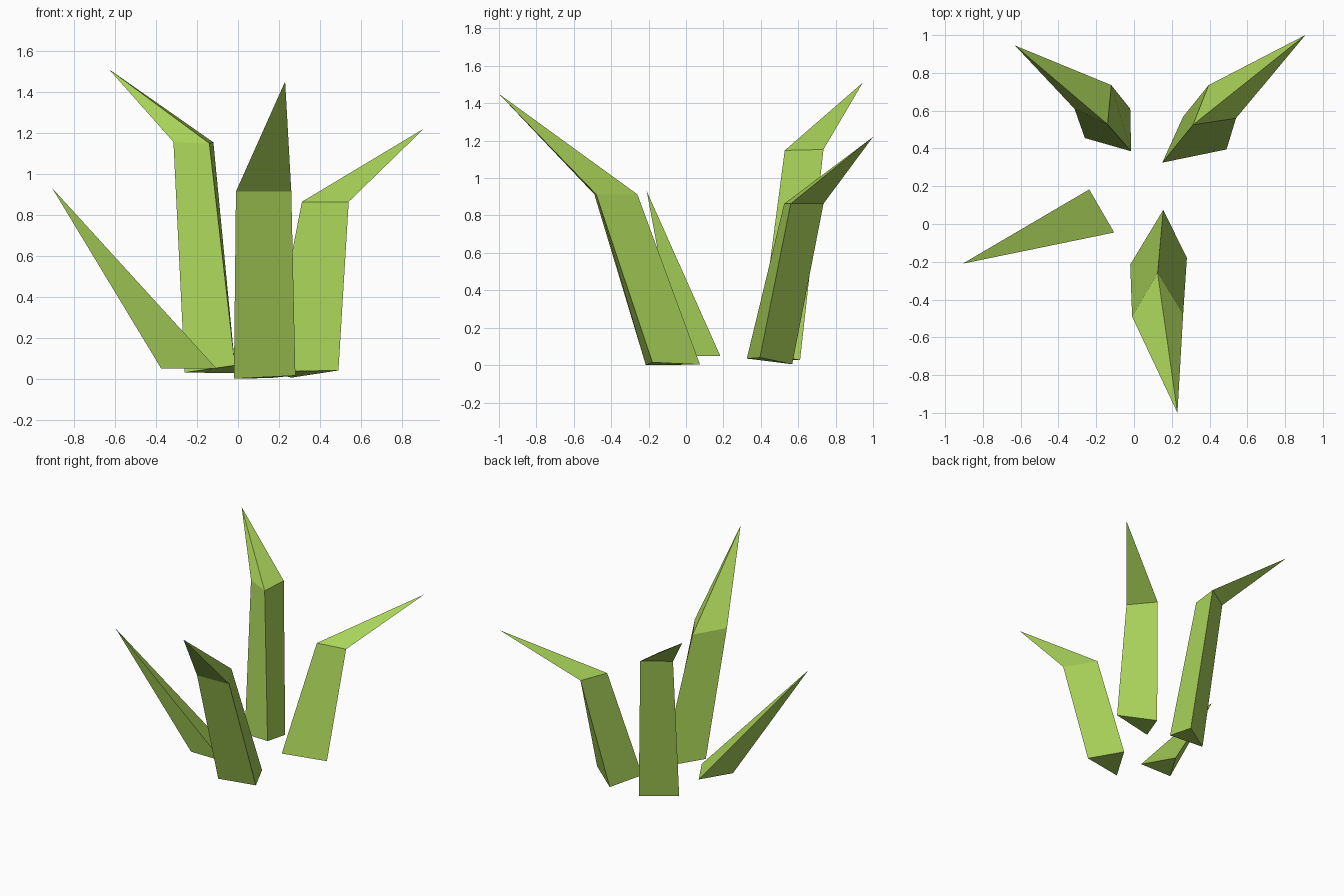
import bpy, bmesh

if "Cube" in bpy.data.objects:
    bpy.data.objects.remove(bpy.data.objects["Cube"])

leaf = bpy.data.materials.new("leaf_green")
leaf.diffuse_color = (0.40, 0.65, 0.10, 1)
leaf.use_nodes = True
leaf.node_tree.nodes["Principled BSDF"].inputs["Base Color"].default_value = leaf.diffuse_color


def blade(name, rings, tip):
    """Three-sided blade: closed base, optional bend ring, pointed tip."""
    bm = bmesh.new()
    loops = [[bm.verts.new(p) for p in ring] for ring in rings]
    top = bm.verts.new(tip)
    bm.faces.new(loops[0])
    for i in range(3):
        j = (i + 1) % 3
        for lo, hi in zip(loops, loops[1:]):
            bm.faces.new((lo[i], lo[j], hi[j], hi[i]))
        bm.faces.new((loops[-1][i], loops[-1][j], top))
    bmesh.ops.recalc_face_normals(bm, faces=bm.faces)
    me = bpy.data.meshes.new(name)
    bm.to_mesh(me)
    bm.free()
    me.materials.append(leaf)
    ob = bpy.data.objects.new(name, me)
    bpy.context.collection.objects.link(ob)


# Front blade
blade("front_blade",
      [[(-0.02, -0.215, 0.0), (0.28, -0.18, 0.015), (0.155, 0.075, 0.003)],
       [(-0.01, -0.49, 0.913), (0.26, -0.48, 0.913), (0.125, -0.26, 0.913)]],
      (0.23, -1.0, 1.45))

# Back right blade
blade("back_right_blade",
      [[(0.15, 0.325, 0.035), (0.49, 0.395, 0.04), (0.26, 0.568, 0.005)],
       [(0.312, 0.525, 0.863), (0.54, 0.56, 0.863), (0.395, 0.735, 0.863)]],
      (0.907, 1.0, 1.22))

# Back left blade
blade("back_left_blade",
      [[(-0.26, 0.455, 0.03), (-0.015, 0.385, 0.065), (-0.02, 0.61, 0.027)],
       [(-0.315, 0.61, 1.155), (-0.14, 0.528, 1.148), (-0.12, 0.735, 1.153)]],
      (-0.63, 0.945, 1.51))

# Short left blade, a single spike
blade("left_blade",
      [[(-0.375, -0.043, 0.05), (-0.105, -0.045, 0.05), (-0.237, 0.183, 0.05)]],
      (-0.907, -0.21, 0.93))
